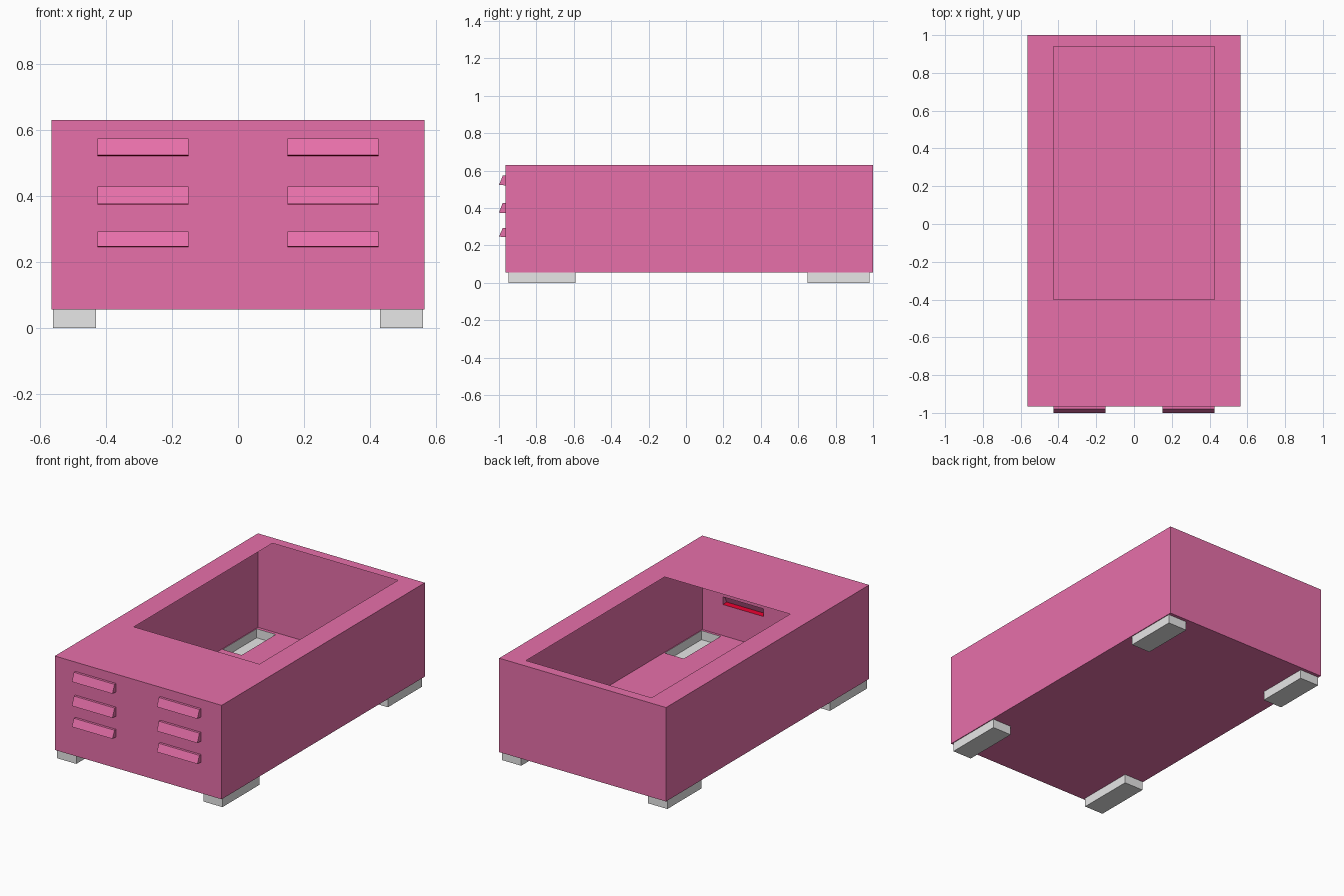
import bpy
import bmesh

if "Cube" in bpy.data.objects:
    bpy.data.objects.remove(bpy.data.objects["Cube"], do_unlink=True)


def material(name, rgb):
    mat = bpy.data.materials.new(name)
    mat.use_nodes = True
    mat.diffuse_color = (*rgb, 1)
    mat.node_tree.nodes["Principled BSDF"].inputs["Base Color"].default_value = (*rgb, 1)
    return mat


PINK = material("pink", (0.8, 0.16, 0.4))
GREY = material("light_grey", (0.8, 0.8, 0.8))
RED = material("red", (0.8, 0.0, 0.03))

W, FRONT, BACK, LOW, HIGH = 0.565, -0.965, 1.0, 0.055, 0.63
SLOTS = [(0.245, 0.292), (0.373, 0.428), (0.521, 0.573)]
SLOT_X = (0.15, 0.425)
FOOT_X = (0.43, 0.56)
FOOT_Y = {"front": (-0.95, -0.592), "back": (0.65, 0.98)}


def finish(name, bm, *mats):
    bmesh.ops.remove_doubles(bm, verts=bm.verts, dist=0.0001)
    mesh = bpy.data.meshes.new(name)
    bm.to_mesh(mesh)
    bm.free()
    for mat in mats:
        mesh.materials.append(mat)
    obj = bpy.data.objects.new(name, mesh)
    bpy.context.collection.objects.link(obj)
    return obj


def panel(bm, place, us, vs, holes=(), flip=False):
    """Flat sheet with rectangular holes; place maps (u, v) to a point."""
    us = sorted(set(us) | {u for h in holes for u in h[:2]})
    vs = sorted(set(vs) | {v for h in holes for v in h[2:]})
    for u0, u1 in zip(us, us[1:]):
        for v0, v1 in zip(vs, vs[1:]):
            u, v = (u0 + u1) / 2, (v0 + v1) / 2
            if any(a < u < b and c < v < d for a, b, c, d in holes):
                continue
            pts = [(u0, v0), (u1, v0), (u1, v1), (u0, v1)]
            if flip:
                pts.reverse()
            bm.faces.new([bm.verts.new(place(*p)) for p in pts])


def shell(bm, x, y, z, top=True, top_holes=(), floor_holes=(), front_holes=()):
    """Thin-walled box with outward faces."""
    panel(bm, lambda u, v: (u, y[0], v), x, z, front_holes)
    panel(bm, lambda u, v: (u, y[1], v), x, z, flip=True)
    panel(bm, lambda u, v: (x[1], u, v), y, z)
    panel(bm, lambda u, v: (x[0], u, v), y, z, flip=True)
    panel(bm, lambda u, v: (u, v, z[0]), x, y, floor_holes, flip=True)
    if top:
        panel(bm, lambda u, v: (u, v, z[1]), x, y, top_holes)


def mirrored(span, side):
    return tuple(sorted(side * s for s in span))


# Hollow body with top opening, vent slots and foot recesses
bm = bmesh.new()
shell(bm, (-W, W), (FRONT, BACK), (LOW, HIGH),
      top_holes=[(-0.425, 0.425, -0.4, 0.94)],
      floor_holes=[(*mirrored(FOOT_X, s), *y) for s in (-1, 1) for y in FOOT_Y.values()],
      front_holes=[(*mirrored(SLOT_X, s), *z) for s in (-1, 1) for z in SLOTS])
finish("body_shell", bm, PINK)

for side, label in ((1, "left"), (-1, "right")):
    # Feet, open into the body
    for end, y in FOOT_Y.items():
        bm = bmesh.new()
        shell(bm, mirrored(FOOT_X, side), y, (0, LOW), top=False)
        finish(f"{end}_{label}_foot", bm, GREY)

    # Slanted vent hoods with red undersides
    x0, x1 = mirrored(SLOT_X, side)
    for level, (low, high) in zip(("lower", "middle", "upper"), SLOTS):
        profile = [(FRONT, low), (-1.0, low + 0.002), (-0.98, high), (FRONT, high)]
        bm = bmesh.new()
        a = [bm.verts.new((x0, y, z)) for y, z in profile]
        b = [bm.verts.new((x1, y, z)) for y, z in profile]
        for i in range(3):
            face = bm.faces.new((a[i], b[i], b[i + 1], a[i + 1]))
            face.material_index = 1 if i == 0 else 0
        bm.faces.new(a)
        bm.faces.new(b[::-1])
        bmesh.ops.recalc_face_normals(bm, faces=bm.faces)
        finish(f"{level}_{label}_vent", bm, PINK, RED)
